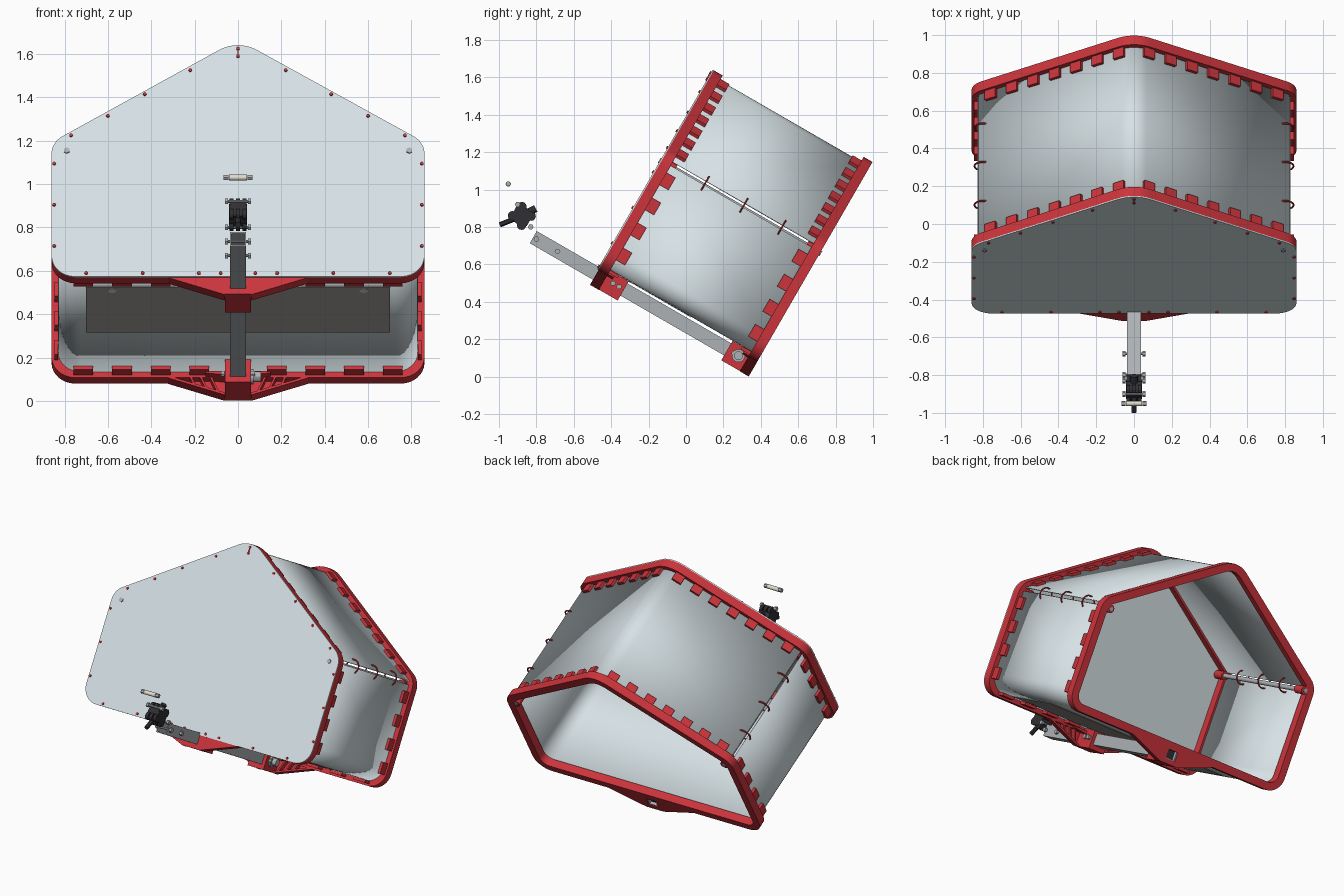
import bpy, bmesh, math
from mathutils import Vector, Matrix

if "Cube" in bpy.data.objects:
    bpy.data.objects.remove(bpy.data.objects["Cube"])

# Everything is modelled upright (x, depth, height) and tipped forward by TILT
TILT = math.radians(-30)
FRONT, BACK, SLOPE = -0.69, 0.29, 0.636


def material(name, rgb):
    m = bpy.data.materials.new(name)
    m.diffuse_color = (*rgb, 1)
    m.use_nodes = True
    m.node_tree.nodes["Principled BSDF"].inputs["Base Color"].default_value = m.diffuse_color
    return m


RED = material("red_plastic", (0.60, 0.035, 0.045))
PANEL = material("pale_panel", (0.68, 0.76, 0.79))
STEEL = material("steel", (0.42, 0.44, 0.46))
BLACK = material("black_plastic", (0.03, 0.03, 0.035))
CREAM = material("cream", (0.75, 0.72, 0.62))
BROWN = material("brown_grey", (0.42, 0.39, 0.36))


def finish(name, bm, mat, solid=0):
    bmesh.ops.recalc_face_normals(bm, faces=bm.faces[:])
    me = bpy.data.meshes.new(name)
    bm.to_mesh(me)
    bm.free()
    ob = bpy.data.objects.new(name, me)
    bpy.context.collection.objects.link(ob)
    me.materials.append(mat)
    ob.rotation_euler.x = TILT
    if solid:
        s = ob.modifiers.new("thickness", 'SOLIDIFY')
        s.thickness, s.offset = solid, 0
    bpy.ops.object.select_all(action='DESELECT')
    ob.select_set(True)
    bpy.context.view_layer.objects.active = ob
    bpy.ops.object.shade_smooth_by_angle(angle=math.radians(30))
    return ob


def box(bm, c, size, ang=0, axis='Y'):
    m = Matrix.Translation(c) @ Matrix.Rotation(-ang, 4, axis) @ Matrix.Diagonal((*size, 1))
    bmesh.ops.create_cube(bm, size=1, matrix=m)


def cyl(bm, p, q, r, seg=16):
    p, q = Vector(p), Vector(q)
    m = Matrix.Translation((p + q) / 2) @ (q - p).to_track_quat('Z', 'Y').to_matrix().to_4x4()
    bmesh.ops.create_cone(bm, cap_ends=True, segments=seg, radius1=r, radius2=r,
                          depth=(q - p).length, matrix=m)


def corners(d):
    """House outline inset by d: two floor corners, two shoulders, apex."""
    x, top = 0.86 - d, 1.522 - 1.185 * d
    sh = top - SLOPE * x
    return [(x, 0.26 + d), (x, sh), (0, top), (-x, sh), (-x, 0.26 + d)]


def fillet(a, b, c, r, n=8):
    a, b, c = Vector(a), Vector(b), Vector(c)
    u, v = (a - b).normalized(), (c - b).normalized()
    half = u.angle(v) / 2
    mid = b + (u + v).normalized() * r / math.sin(half)
    s, e = b + u * r / math.tan(half) - mid, b + v * r / math.tan(half) - mid
    w = s.angle(e)
    return [mid + (s * math.sin(w * (1 - i / n)) + e * math.sin(w * i / n)) / math.sin(w)
            for i in range(n + 1)]


def outline(d):
    pts, out = corners(d), []
    for i, r in enumerate((0.11, 0.11, 0.16, 0.11, 0.11)):
        out += fillet(pts[i - 1], pts[i], pts[(i + 1) % 5], r - d)
    return out


def prism(bm, pts, a0, a1):
    f = bm.faces.new([bm.verts.new((p[0], a0, p[1])) for p in pts])
    r = bmesh.ops.extrude_face_region(bm, geom=[f])
    vs = [v for v in r['geom'] if isinstance(v, bmesh.types.BMVert)]
    bmesh.ops.translate(bm, verts=vs, vec=(0, a1 - a0, 0))


def ring(bm, outer, inner, a0, a1):
    loops = [[bm.verts.new((p[0], a, p[1])) for p in pts]
             for pts, a in ((outer, a0), (outer, a1), (inner, a1), (inner, a0))]
    n = len(outer)
    for k in range(4):
        for i in range(n):
            j = (i + 1) % n
            bm.faces.new((loops[k][i], loops[k][j], loops[k - 3][j], loops[k - 3][i]))


def rect(x, lo, hi):
    return [(x, lo), (x, hi), (-x, hi), (-x, lo)]


def sheet(name, pts):
    bm = bmesh.new()
    rows = [[bm.verts.new((p[0], a, p[1])) for p in pts] for a in (FRONT + 0.01, BACK - 0.01)]
    for i in range(len(pts) - 1):
        bm.faces.new((rows[0][i], rows[0][i + 1], rows[1][i + 1], rows[1][i]))
    finish(name, bm, PANEL, 0.006)


# Wrapped shell: roof sheet and lower tray with a narrow seam at each shoulder
B = corners(0.034)
ex, ez = 0.822, B[2][1] - SLOPE * 0.822
sheet("roof_sheet", [(ex, ez)] + fillet(B[1], B[2], B[3], 0.12) + [(-ex, ez)])
sheet("lower_tray", [(B[0][0], 0.936)] + fillet(B[1], B[0], B[4], 0.1)
      + fillet(B[0], B[4], B[3], 0.1) + [(-B[0][0], 0.936)])

# Front plate
bm = bmesh.new()
prism(bm, outline(0.0), FRONT - 0.007, FRONT)
finish("front_plate", bm, PANEL)

# Floor inset panel and two round openings
bm = bmesh.new()
box(bm, (0, -0.345, 0.289), (1.4, 0.42, 0.003))
finish("floor_inset", bm, BROWN)
bm = bmesh.new()
for s in (-1, 1):
    cyl(bm, (s * 0.58, -0.52, 0.286), (s * 0.58, -0.52, 0.29), 0.02)
finish("floor_openings", bm, CREAM)

# Front and back frames with gripping tabs, gussets and beam sockets
for name, face, s in (("front_frame", FRONT, 1), ("back_frame", BACK, -1)):
    bm = bmesh.new()
    ring(bm, outline(0), outline(0.05), face, face + s * 0.055)
    C = corners(0.022)
    for i in range(5):
        p, q = Vector(C[i]), Vector(C[(i + 1) % 5])
        n, w = ((4, 0.075), (7, 0.065), (7, 0.065), (4, 0.075), (9, 0.09))[i]
        ang = math.atan2(q.y - p.y, q.x - p.x)
        for k in range(n):
            c = p.lerp(q, (k + 0.7) / (n + 0.4))
            if i == 4 and abs(c.x) < 0.08:
                continue
            box(bm, (c.x, face + s * 0.072, c.y), (w, 0.075, 0.018), ang)
    ring(bm, rect(0.06, 0.17, 0.29), rect(0.038, 0.2, 0.275), face, face + s * 0.17)
    for m in (-1, 1):
        prism(bm, [(m * 0.06, 0.17), (m * 0.06, 0.27), (m * 0.32, 0.27), (m * 0.32, 0.26)],
              face, face + s * 0.02)
        # gusset flange and ribs
        ang = math.atan2(0.09, 0.26 * m)
        box(bm, (m * 0.19, face + s * 0.0275, 0.219), (0.275, 0.055, 0.012), ang)
        for x in (0.11, 0.16, 0.21):
            z = 0.17 + (x - 0.06) * 0.346
            box(bm, (m * x, face + s * 0.0275, (z + 0.27) / 2), (0.01, 0.055, 0.27 - z), -m * 0.4)
        # side brace running from socket to frame
        prism(bm, [(m * 0.06, 0.255), (m * 0.06, 0.275), (m * 0.15, 0.275), (m * 0.15, 0.265)],
              face, face + s * 0.09)
        # bosses for the shoulder rods
        cyl(bm, (m * 0.79, face, 0.93), (m * 0.79, face + s * 0.085, 0.93), 0.027)
    finish(name, bm, RED)

# Shoulder rods with end nuts, and the tie loops lacing the seam
rods, nuts, ties = bmesh.new(), bmesh.new(), bmesh.new()
for m in (-1, 1):
    cyl(rods, (m * 0.79, FRONT, 0.93), (m * 0.79, BACK, 0.93), 0.015)
    cyl(nuts, (m * 0.79, FRONT - 0.012, 0.93), (m * 0.79, FRONT, 0.93), 0.015, 6)
    cyl(nuts, (m * 0.79, BACK, 0.93), (m * 0.79, BACK + 0.006, 0.93), 0.015, 6)
    for a in (-0.428, -0.19, 0.045):
        loop = [Vector((m * 0.80 + 0.045 * math.cos(t), a, 0.942 + 0.045 * math.sin(t)))
                for t in (i * math.pi / 8 for i in range(16))]
        for i in range(16):
            cyl(ties, loop[i - 1], loop[i], 0.005, 6)
finish("shoulder_rods", rods, STEEL)
finish("rod_nuts", nuts, STEEL)
finish("seam_ties", ties, RED)

# Small pins round the front plate
bm = bmesh.new()
spots = [(0.22, 1.52), (0.43, 1.41), (0.6, 1.31), (0.77, 1.22), (0.848, 1.09), (0.848, 0.9),
         (0.848, 0.71), (0.7, 0.585), (0.44, 0.585), (0.18, 0.585), (0.08, 0.585)]
for x, z in [(0, 1.62), (0, 1.585)] + [(m * x, z) for m in (-1, 1) for x, z in spots]:
    u = (z + FRONT / 2) / math.cos(TILT)
    cyl(bm, (x, FRONT - 0.014, u), (x, FRONT, u), 0.008, 8)
box(bm, (0, FRONT - 0.01, 1.452), (0.006, 0.006, 0.04))
finish("plate_pins", bm, RED)

# Square carrying beam, hollow at both ends
bm = bmesh.new()
ring(bm, rect(0.038, 0.2, 0.275), rect(0.031, 0.207, 0.268), -1.08, BACK - 0.005)
finish("carrying_beam", bm, STEEL)
bm = bmesh.new()
box(bm, (0, BACK - 0.03, 0.2375), (0.06, 0.01, 0.06))
finish("beam_plug", bm, BLACK)

# Cross bolts with hex heads, and the clamp knob on the rear socket
bm = bmesh.new()
for a, u, w in ((-1.06, 0.237, 0.045), (-0.93, 0.237, 0.045), (-0.588, 0.237, 0.062),
                (-0.55, 0.237, 0.062), (0.16, 0.237, 0.062), (-1.24, 0.347, 0.045),
                (-1.119, 0.278, 0.045)):
    cyl(bm, (-w - 0.015, a, u), (w + 0.015, a, u), 0.007, 10)
    for m in (-1, 1):
        cyl(bm, (m * w, a, u), (m * (w + 0.016), a, u), 0.015, 6)
cyl(bm, (0.06, 0.187, 0.237), (0.072, 0.187, 0.237), 0.035, 20)
cyl(bm, (0.072, 0.187, 0.237), (0.105, 0.187, 0.237), 0.024, 12)
finish("bolts_and_knob", bm, STEEL)

# Black pivot clamp ahead of the beam
bm = bmesh.new()
P = Vector((0, -1.19, 0.305))
cyl(bm, P - Vector((0.042, 0, 0)), P + Vector((0.042, 0, 0)), 0.05, 16)
for t in range(4):
    d = Vector((0, math.cos(0.5 + t * math.pi / 2), math.sin(0.5 + t * math.pi / 2)))
    for x in (-0.03, 0, 0.03):
        cyl(bm, P + d * 0.05 + Vector((x - 0.01, 0, 0)), P + d * 0.05 + Vector((x + 0.01, 0, 0)), 0.025, 12)
box(bm, P, (0.076, 0.10, 0.07))
cyl(bm, P, P + Vector((0, -0.078, -0.1)), 0.014, 12)
cyl(bm, P, P + Vector((0, 0.045, 0.072)), 0.02, 12)
finish("pivot_clamp", bm, BLACK)

# Loose spacer rod with end nuts
bm = bmesh.new()
cyl(bm, (-0.042, -1.338, 0.417), (0.042, -1.338, 0.417), 0.014)
finish("spacer_rod", bm, CREAM)
bm = bmesh.new()
for m in (-1, 1):
    cyl(bm, (m * 0.044, -1.338, 0.417), (m * 0.066, -1.338, 0.417), 0.014, 6)
finish("spacer_nuts", bm, STEEL)
